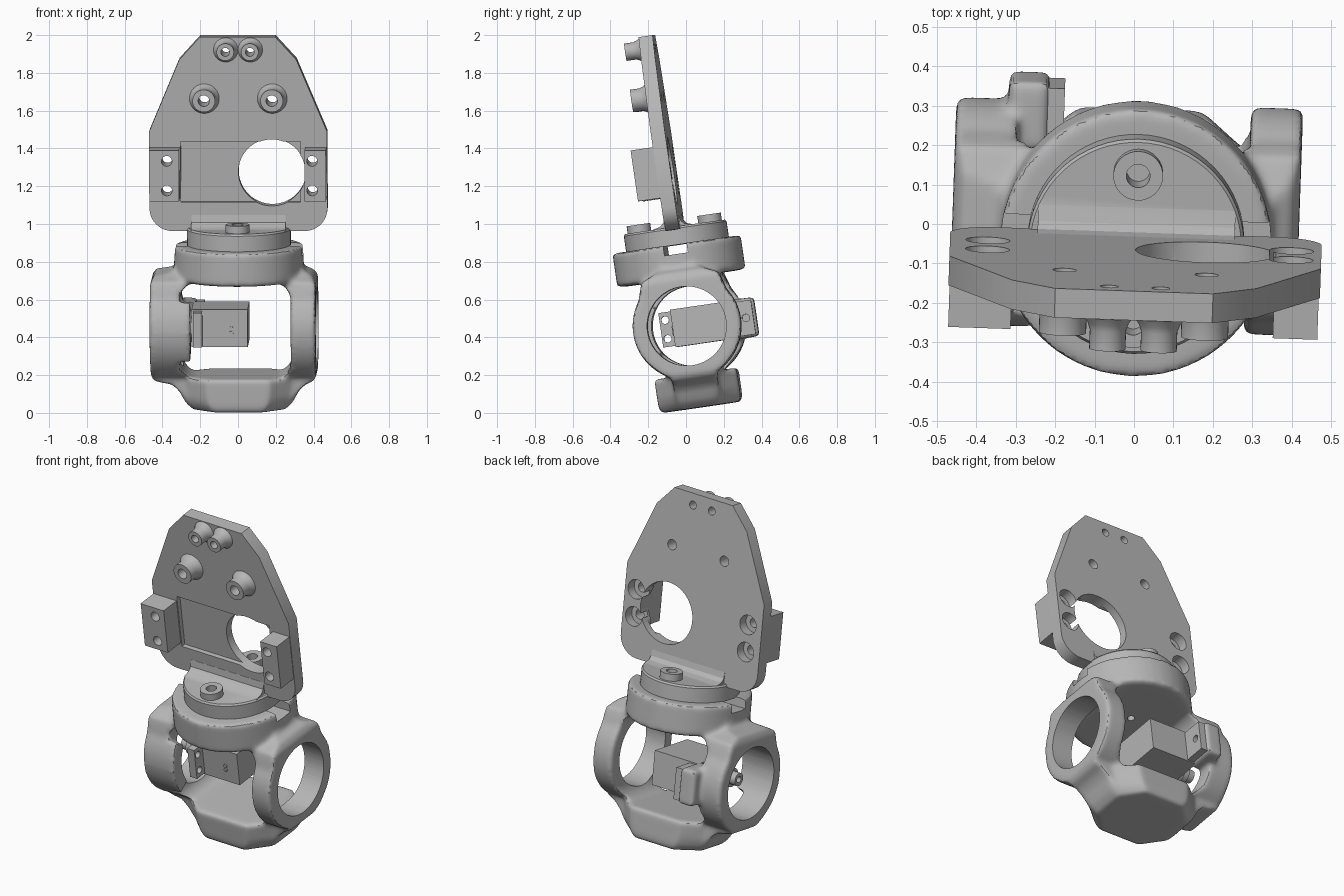
import bpy, bmesh, math
from mathutils import Matrix

if "Cube" in bpy.data.objects:
    bpy.data.objects.remove(bpy.data.objects["Cube"], do_unlink=True)

grey = bpy.data.materials.new("mid grey")
grey.use_nodes = True
grey.diffuse_color = (0.47, 0.47, 0.47, 1)
grey.node_tree.nodes["Principled BSDF"].inputs["Base Color"].default_value = (0.47, 0.47, 0.47, 1)
parts = []


def place(a, b, t, axis):
    return {"x": (t, a, b), "y": (a, t, b), "z": (a, b, t)}[axis]


def finish(name, bm):
    bmesh.ops.recalc_face_normals(bm, faces=bm.faces)
    mesh = bpy.data.meshes.new(name)
    bm.to_mesh(mesh)
    bm.free()
    ob = bpy.data.objects.new(name, mesh)
    bpy.context.collection.objects.link(ob)
    parts.append(ob)
    return ob


def loft(name, loops):
    bm = bmesh.new()
    rings = [[bm.verts.new(p) for p in loop] for loop in loops]
    for lower, upper in zip(rings, rings[1:]):
        for i in range(len(lower)):
            j = (i + 1) % len(lower)
            bm.faces.new((lower[i], lower[j], upper[j], upper[i]))
    bm.faces.new(rings[0])
    bm.faces.new(rings[-1])
    return finish(name, bm)


def prism(name, pts, axis, lo, hi):
    return loft(name, [[place(a, b, t, axis) for a, b in pts] for t in (lo, hi)])


def arc(ca, cb, r, start, end, n):
    angles = [math.radians(start + (end - start) * i / n) for i in range(n + 1)]
    return [(ca + r * math.cos(t), cb + r * math.sin(t)) for t in angles]


def lathe(name, profile, axis, ca=0, cb=0, n=48):
    return loft(name, [[place(a, b, h, axis) for a, b in arc(ca, cb, r, 0, 360, n)[:-1]]
                       for r, h in profile])


def cyl(name, r, lo, hi, axis, ca=0, cb=0, n=48):
    return lathe(name, [(r, lo), (r, hi)], axis, ca, cb, n)


def box(name, x, y, z):
    return prism(name, [(x[0], y[0]), (x[1], y[0]), (x[1], y[1]), (x[0], y[1])], "z", *z)


def bake(ob):
    graph = bpy.context.evaluated_depsgraph_get()
    baked = bpy.data.meshes.new_from_object(ob.evaluated_get(graph))
    ob.modifiers.clear()
    ob.data = baked


def combine(ob, other, op="DIFFERENCE"):
    mod = ob.modifiers.new(op, "BOOLEAN")
    mod.operation, mod.object, mod.solver = op, other, "EXACT"
    bake(ob)
    parts.remove(other)
    bpy.data.objects.remove(other, do_unlink=True)


def mirrored(half):
    return half + [(-a, b) for a, b in reversed(half)]


# Cradle: front outline trimmed by side outline, with an open window
half = [(0.29, 0.43), (0.325, 0.41), (0.335, 0.33), (0.355, 0.305), (0.39, 0.29),
        (0.412, 0.25), (0.412, -0.25), (0.395, -0.28), (0.35, -0.3), (0.32, -0.33),
        (0.295, -0.37), (0.25, -0.41), (0.2, -0.43)]
outline = [(a - 0.055 if a < -0.37 else a, b) for a, b in mirrored(half)]
cradle = prism("cradle", outline, "y", -0.4, 0.4)
neck = ([(0.08, 0.43), (0.09, 0.32), (0.14, 0.29), (0.205, 0.262), (0.222, 0.21)]
        + arc(0, 0, 0.288, 36, -65, 24) + [(0.12, -0.43)])
combine(cradle, prism("side_outline", mirrored(neck), "x", -0.6, 0.6), "INTERSECT")
window = arc(0.185, 0.165, 0.095, 90, 0, 6) + arc(0.185, -0.165, 0.095, 0, -90, 6)
window = [(a - 0.03 if a < 0 else a, b) for a, b in mirrored(window)]
combine(cradle, prism("window", window, "y", -0.5, 0.5))

# Collar, neck webs, foot, inward shell and rear lug blend into the cradle
collar = lathe("collar", [(0.32, 0.255), (0.343, 0.262), (0.343, 0.437)], "z", 0, -0.005, 64)
foot_half = [(0.17, 0.22), (0.32, 0.1), (0.32, -0.1), (0.17, -0.22)]
foot = loft("foot", [[(a * sx, b * sy, h) for a, b in mirrored(foot_half)]
                     for h, sx, sy in ((-0.435, 0.76, 0.96), (-0.4, 0.88, 1), (-0.36, 0.95, 1),
                                       (-0.255, 1, 1))])
shell = prism("shell", arc(0, 0, 0.288, 145, 215, 14) + arc(0, 0, 0.19, 215, 145, 14),
              "x", -0.45, -0.25)
lug = box("lug", (-0.335, -0.23), (0.17, 0.35), (-0.105, 0.105))
for piece in (collar, foot, shell, lug):
    combine(cradle, piece, "UNION")
remesh = cradle.modifiers.new("Remesh", "REMESH")
remesh.mode, remesh.voxel_size = "VOXEL", 0.012
smooth = cradle.modifiers.new("Smooth", "SMOOTH")
smooth.factor, smooth.iterations = 0.5, 12
bake(cradle)

# Crisp cuts in the cradle
combine(cradle, cyl("ring_bore", 0.21, -0.7, 0.7, "x", n=64))
combine(cradle, box("slot", (-0.6, 0.6), (-0.065, 0.06), (0.385, 0.6)))
combine(cradle, cyl("centre_hole", 0.02, 0.1, 0.5, "z", n=24))

# Swivel disc with the fillet under the plate and two screw bosses
disc = lathe("swivel_disc", [(0.275, 0.434), (0.275, 0.52), (0.268, 0.53)], "z", 0, 0, 64)
fillet = [(-0.11, 0.52), (-0.11, 0.53), (-0.07, 0.54), (-0.048, 0.56), (-0.04, 0.6),
          (0.035, 0.6), (0.042, 0.56), (0.06, 0.54), (0.1, 0.53), (0.1, 0.52)]
combine(disc, prism("fillet", fillet, "x", -0.25, 0.25), "UNION")
for y in (-0.19, 0.188):
    combine(disc, cyl("boss", 0.063, 0.5, 0.57, "z", 0, y, 32), "UNION")
    combine(disc, cyl("boss_hole", 0.03, 0.46, 0.7, "z", 0, y, 24))

# Mounting plate with shallow pocket
side = [(0.2, 1.551), (0.31, 1.43), (0.471, 1.046)] + arc(0.351, 0.634, 0.12, 0, -90, 10)
plate = prism("mounting_plate", mirrored(side), "y", -0.039, 0.036)
combine(plate, box("pocket", (-0.305, 0.33), (-0.2, -0.012), (0.668, 0.992)))

# Side blocks and round stand-offs
for span in ((-0.468, -0.31), (0.355, 0.468)):
    combine(plate, box("side_block", span, (-0.158, 0.0), (0.69, 0.962)), "UNION")
studs = [(s * x + 0.002, z, r) for s in (-1, 1)
         for x, z, r in ((0.18, 1.222, 0.06), (0.065, 1.483, 0.046))]
for x, z, r in studs:
    profile = [(r, -0.124), (r, -0.075), (r + 0.006, -0.058), (r + 0.019, -0.039), (r + 0.019, -0.01)]
    combine(plate, lathe("stand_off", profile, "y", x, z, 32), "UNION")

# Plate holes
combine(plate, cyl("large_hole", 0.178, -0.4, 0.3, "y", 0.178, 0.826, 64))
for x, z, r in studs:
    combine(plate, cyl("stud_hole", 0.5 * r, -0.4, 0.3, "y", x, z, 24))
for x in (-0.375, 0.395):
    for z in (0.747, 0.905):
        combine(plate, cyl("block_hole", 0.028, -0.4, 0.3, "y", x, z, 24))
        combine(plate, cyl("counterbore", 0.056, -0.022, 0.3, "y", x, z, 32))

# Servo body, mounting tabs and output shaft
box("servo_body", (-0.25, 0.047), (-0.088, 0.212), (-0.1, 0.1))
for name, y, holes in (("front_tab", (-0.16, -0.08), ((-0.13, 0.05), (-0.13, -0.05))),
                       ("rear_tab", (0.2, 0.335), ((0.295, 0.0),))):
    tab = box(name, (-0.24, -0.193), y, (-0.092, 0.092))
    for hy, hz in holes:
        combine(tab, cyl("tab_hole", 0.02, -0.4, 0, "x", hy, hz, 24))
cyl("servo_gearbox", 0.085, -0.29, -0.24, "x", n=32)
shaft = lathe("output_shaft", [(0.055, -0.28), (0.055, -0.34), (0.038, -0.34), (0.038, -0.385)], "x", n=32)
combine(shaft, cyl("shaft_hole", 0.018, -0.5, -0.34, "x", n=20))
for z in (-0.025, 0.0):
    cyl("servo_socket", 0.011, -0.095, -0.085, "y", -0.04, z, 12)

# Lean the whole assembly and shade it
lean = (Matrix.Translation((0.007, 0.018, 0.46)) @ Matrix.Rotation(math.radians(-2), 4, "Z")
        @ Matrix.Rotation(math.radians(8.3), 4, "X"))
bpy.ops.object.select_all(action="DESELECT")
for ob in parts:
    ob.data.transform(lean)
    ob.data.materials.clear()
    ob.data.materials.append(grey)
    ob.select_set(True)
bpy.context.view_layer.objects.active = parts[0]
bpy.ops.object.shade_smooth_by_angle(angle=math.radians(32))
